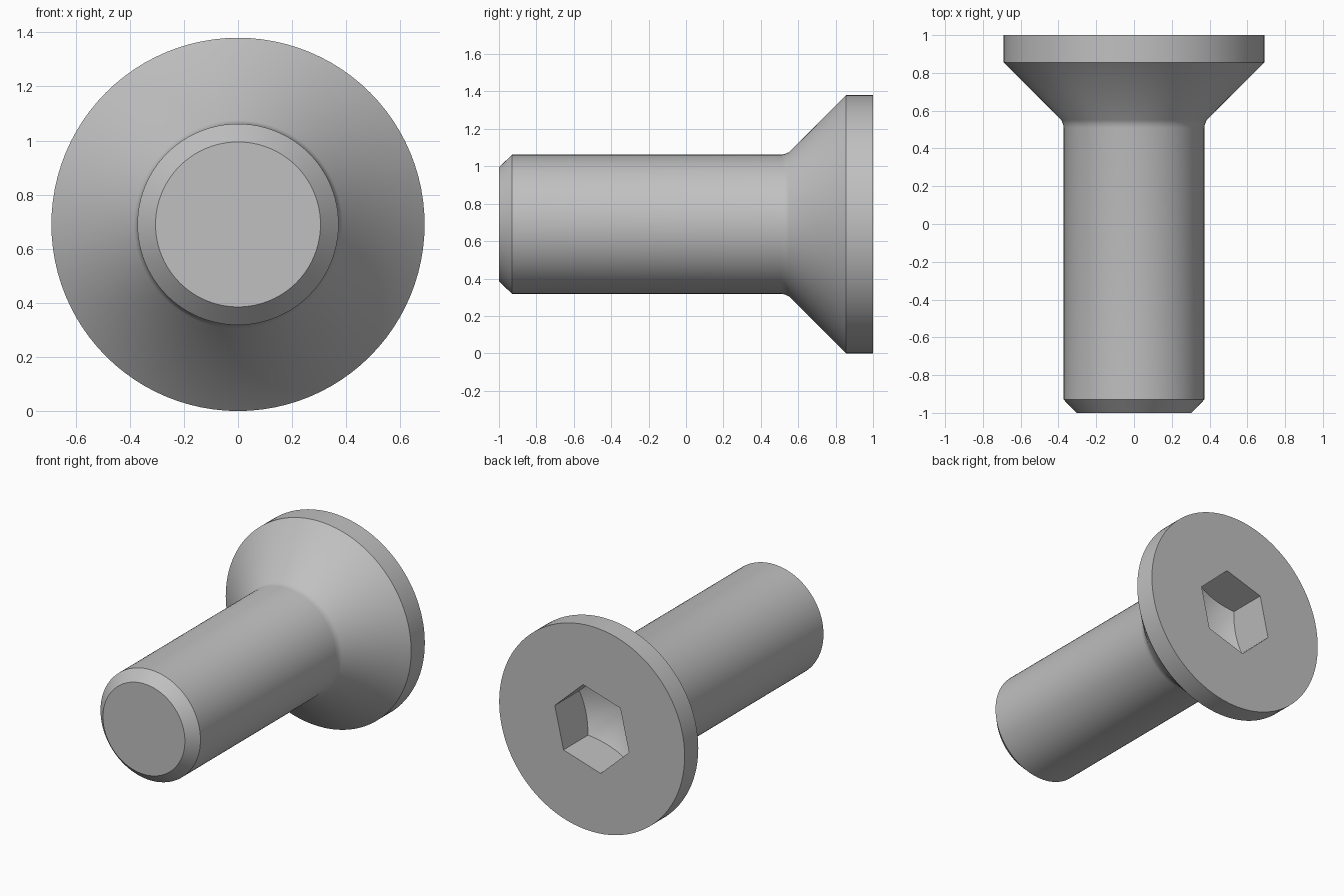
import bpy, bmesh, math

if "Cube" in bpy.data.objects:
    bpy.data.objects.remove(bpy.data.objects["Cube"], do_unlink=True)

AXIS_Z = 0.69      # height of the screw axis
HEAD_R = 0.69
SHANK_R = 0.372
SOCKET_R = 0.2887  # hexagon corner radius
SOCKET_FLOOR = 0.74

steel = bpy.data.materials.new("grey steel")
steel.use_nodes = True
colour = (0.53, 0.53, 0.53, 1)
steel.diffuse_color = colour
steel.node_tree.nodes["Principled BSDF"].inputs["Base Color"].default_value = colour


def lathe(name, profile, sides, turn=0.0):
    """Closed solid from (radius, y) points turned about the screw axis."""
    bm = bmesh.new()
    rings = []
    for r, y in profile:
        angles = [math.radians(turn) + math.tau * i / sides for i in range(sides)]
        rings.append([bm.verts.new((r * math.cos(a), y, AXIS_Z + r * math.sin(a)))
                      for a in angles])
    for low, high in zip(rings, rings[1:]):
        for i in range(sides):
            j = (i + 1) % sides
            bm.faces.new((low[i], low[j], high[j], high[i]))
    bm.faces.new(rings[0])
    bm.faces.new(rings[-1])
    bmesh.ops.remove_doubles(bm, verts=bm.verts[:], dist=1e-5)
    bmesh.ops.recalc_face_normals(bm, faces=bm.faces[:])
    mesh = bpy.data.meshes.new(name)
    bm.to_mesh(mesh)
    bm.free()
    mesh.materials.append(steel)
    obj = bpy.data.objects.new(name, mesh)
    bpy.context.collection.objects.link(obj)
    return obj


def combine(target, tool, operation):
    """Apply a boolean and discard the tool."""
    bpy.context.view_layer.objects.active = target
    mod = target.modifiers.new(operation.lower(), 'BOOLEAN')
    mod.operation = operation
    mod.solver = 'EXACT'
    mod.object = tool
    bpy.ops.object.modifier_apply(modifier=mod.name)
    bpy.data.objects.remove(tool, do_unlink=True)


# Chamfered shank, small fillet, conical underside and flat head
screw = lathe("countersunk_screw", [
    (0.305, -1), (SHANK_R, -0.93), (SHANK_R, 0.51), (0.376, 0.53),
    (0.3855, 0.5505), (HEAD_R, 0.855), (HEAD_R, 1)], 96)

# Hexagonal socket with a drilled conical floor
socket = lathe("socket_cutter", [(SOCKET_R, 0.3), (SOCKET_R, 1.1)], 6, turn=17)
drill = lathe("drill_cutter", [
    (0.0, SOCKET_FLOOR - 0.167), (SOCKET_R + 0.002, SOCKET_FLOOR),
    (SOCKET_R + 0.002, 1.2)], 72, turn=17)
combine(socket, drill, 'INTERSECT')
combine(screw, socket, 'DIFFERENCE')

# Smooth round surfaces, crisp edges
bpy.ops.object.select_all(action='DESELECT')
screw.select_set(True)
bpy.context.view_layer.objects.active = screw
bpy.ops.object.shade_smooth_by_angle(angle=math.radians(30))
